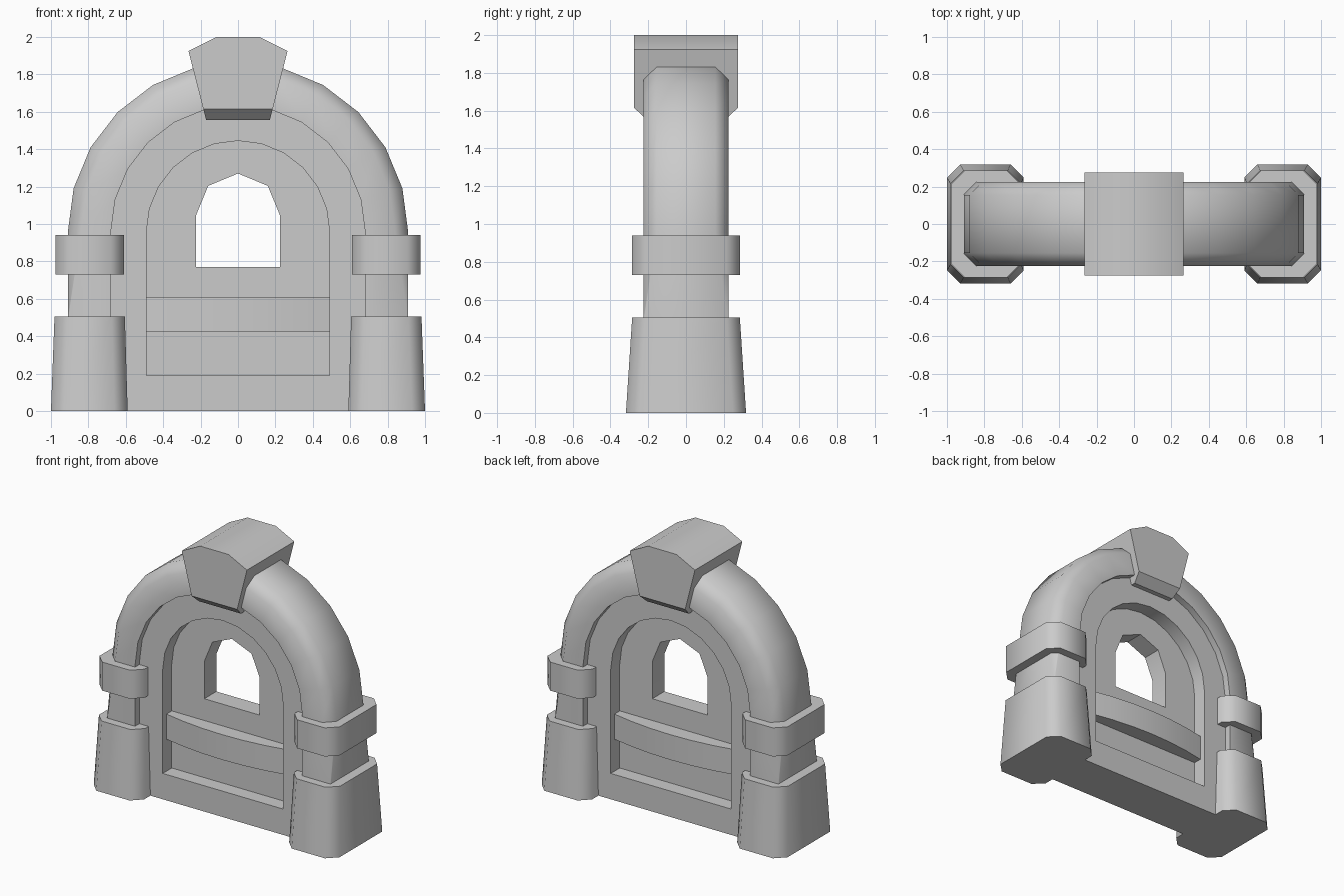
import bpy, bmesh
from math import sin, cos, pi, radians

if "Cube" in bpy.data.objects:
    bpy.data.objects.remove(bpy.data.objects["Cube"])

SPRING = 0.955  # height where the arches begin


def finish(name, bm, angle=50):
    bmesh.ops.recalc_face_normals(bm, faces=bm.faces)
    me = bpy.data.meshes.new(name)
    bm.to_mesh(me)
    bm.free()
    ob = bpy.data.objects.new(name, me)
    bpy.context.collection.objects.link(ob)
    bpy.ops.object.select_all(action='DESELECT')
    ob.select_set(True)
    bpy.context.view_layer.objects.active = ob
    bpy.ops.object.shade_smooth_by_angle(angle=radians(angle))
    return ob


def loft(name, rings, closed=False, angle=50):
    """Skin a list of equal-length closed rings; cap the ends unless closed."""
    bm = bmesh.new()
    vs = [[bm.verts.new(p) for p in r] for r in rings]
    n = len(rings[0])
    pairs = list(zip(vs, vs[1:]))
    if closed:
        pairs.append((vs[-1], vs[0]))
    else:
        bm.faces.new(vs[0])
        bm.faces.new(vs[-1])
    for a, b in pairs:
        for i in range(n):
            j = (i + 1) % n
            bm.faces.new((a[i], a[j], b[j], b[i]))
    return finish(name, bm, angle)


def arch(r, bottom, segs, spring=SPRING):
    """Arched outline in x, z."""
    pts = [(r * cos(pi * i / segs), spring + r * sin(pi * i / segs)) for i in range(segs + 1)]
    return pts + [(-r, bottom), (r, bottom)]


def frame(name, outer, inner, half):
    """Flat slab with a hole, thickness along y."""
    def ring(pts, y):
        return [(x, y, z) for x, z in pts]
    return loft(name, [ring(outer, -half), ring(inner, -half),
                       ring(inner, half), ring(outer, half)], closed=True, angle=35)


def octagon(cx, hx, hy, z, c=0.07):
    q = [(hx, hy - c), (hx - c, hy)]
    q += [(-x, y) for x, y in reversed(q)]
    q += [(-x, -y) for x, y in q]
    return [(cx + x, y, z) for x, y in q]


# wall with arched recess, and thin inner panel with window
frame("wall", arch(0.75, 0, 12), arch(0.49, 0.19, 12), 0.175)
frame("window_panel", arch(0.6, 0.1, 4), arch(0.225, 0.77, 4, 1.045), 0.07)


# arch trim: chamfered section swept up the posts and round the top
def section(c):
    return [(0.68, 0.225), (0.68, -0.225), (0.91 - c, -0.225),
            (0.91, c - 0.225), (0.91, 0.225 - c), (0.91 - c, 0.225)]


trim = [[(s * r, y, z) for r, y in section(c)] for s, z, c in ((1, 0.3, 0.004), (1, 0.5, 0.004))]
for i in range(13):
    a = pi * i / 12
    trim.append([(r * cos(a), y, SPRING + r * sin(a)) for r, y in section(0.07)])
trim += [[(-x, y, z) for x, y, z in r] for r in (trim[1], trim[0])]
loft("arch_trim", trim)

# pillar bases and bands
for side, label in ((-1, "left"), (1, "right")):
    loft("pillar_base_" + label, [octagon(side * 0.795, 0.205, 0.318, 0),
                                  octagon(side * 0.793, 0.188, 0.285, 0.505)])
    loft("pillar_band_" + label, [octagon(side * 0.793, 0.183, 0.285, z) for z in (0.73, 0.94)])


# keystone with bevelled lower edges
def key_ring(y, z):
    half = [(0.17 + (z - 1.555) * 0.257, z), (0.265, 1.925), (0.115, 2.0)]
    return [(x, y, h) for x, h in half] + [(-x, y, h) for x, h in reversed(half)]


loft("keystone", [key_ring(y, z) for y, z in
                  ((-0.275, 1.615), (-0.21, 1.555), (0.21, 1.555), (0.275, 1.615))], angle=35)

# bowed rails across the recess, front and back
for side, label in ((-1, "front"), (1, "back")):
    rings = []
    for i in range(7):
        t = i / 3 - 1
        y = side * (0.13 + 0.055 * (1 - t * t))
        rings.append([(0.5 * t, side * 0.05, 0.425), (0.5 * t, y, 0.425),
                      (0.5 * t, y, 0.61), (0.5 * t, side * 0.05, 0.61)])
    loft("rail_" + label, rings)
